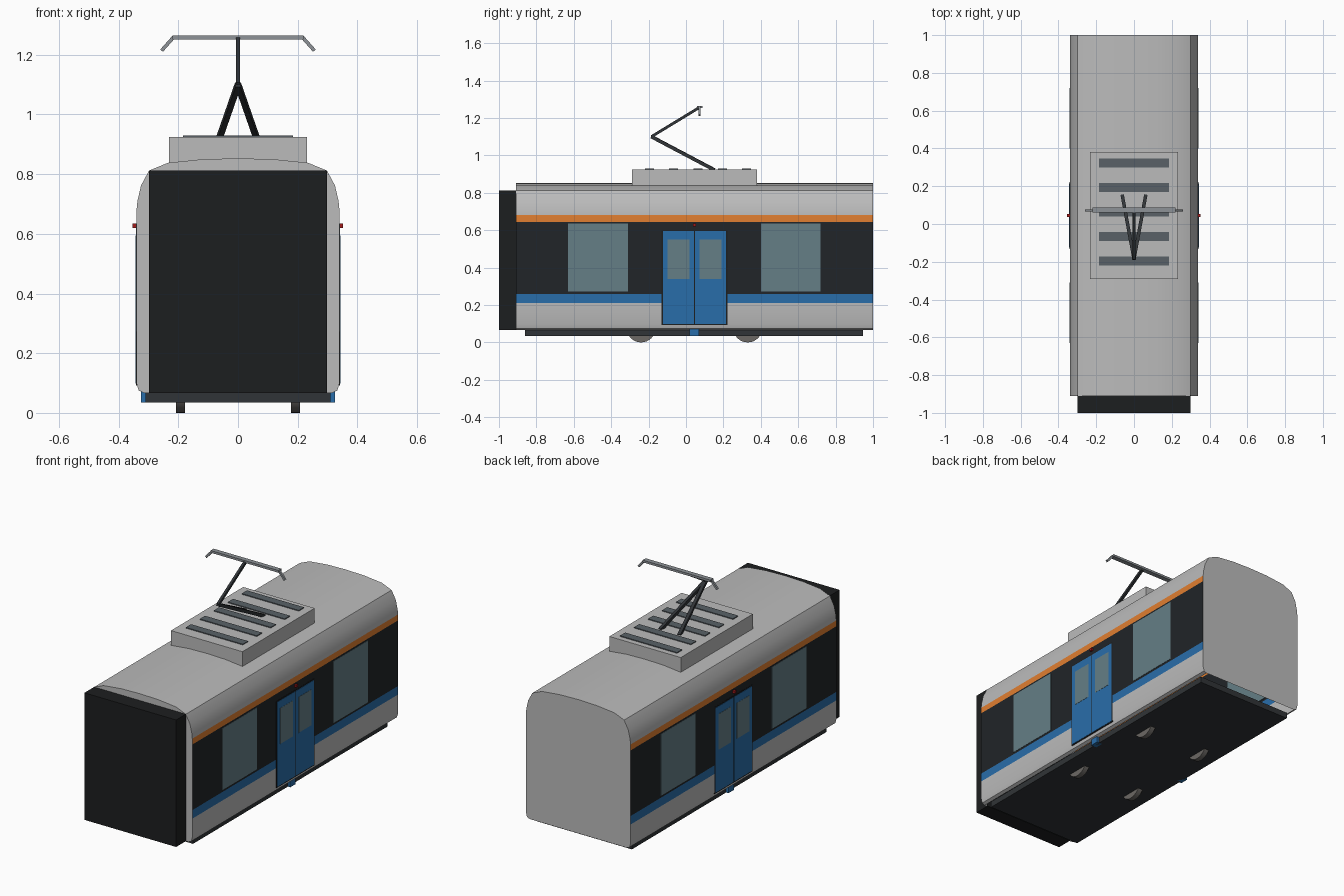
import bpy, bmesh
from mathutils import Vector, Matrix

if "Cube" in bpy.data.objects:
    bpy.data.objects.remove(bpy.data.objects["Cube"])


def mat(name, r, g, b):
    m = bpy.data.materials.new(name)
    m.diffuse_color = (r, g, b, 1)
    m.use_nodes = True
    m.node_tree.nodes["Principled BSDF"].inputs["Base Color"].default_value = m.diffuse_color
    return m


GREY = mat("body_grey", 0.5, 0.5, 0.5)
BLUE = mat("blue", 0.022, 0.155, 0.40)
DARK = mat("dark_band", 0.015, 0.018, 0.021)
ORANGE = mat("orange", 0.75, 0.21, 0.03)
GLASS = mat("glass", 0.13, 0.21, 0.24)
BLACK = mat("black", 0.012, 0.013, 0.014)
FRAME = mat("underframe_grey", 0.03, 0.034, 0.038)
VENT = mat("vent_grey", 0.10, 0.12, 0.135)
STEEL = mat("steel", 0.27, 0.29, 0.31)
WHEEL = mat("wheel_grey", 0.15, 0.14, 0.13)
RED = mat("red", 0.35, 0.01, 0.01)


def finish(name, bm, mats):
    me = bpy.data.meshes.new(name)
    bm.to_mesh(me)
    bm.free()
    for m in mats:
        me.materials.append(m)
    ob = bpy.data.objects.new(name, me)
    bpy.context.collection.objects.link(ob)
    return ob


def box(name, x, y, z, m):
    """Box from (min, max) pairs on each axis."""
    bm = bmesh.new()
    size = [abs(r[1] - r[0]) for r in (x, y, z)]
    mid = [(r[0] + r[1]) / 2 for r in (x, y, z)]
    bmesh.ops.create_cube(bm, size=1, matrix=Matrix.Translation(mid) @ Matrix.Diagonal((*size, 1)))
    return finish(name, bm, [m])


def bar(name, a, b, w, h, m):
    """Square bar between two points."""
    a, b = Vector(a), Vector(b)
    d = b - a
    bm = bmesh.new()
    rot = d.to_track_quat('Z', 'Y').to_matrix().to_4x4()
    bmesh.ops.create_cube(bm, size=1, matrix=Matrix.Translation((a + b) / 2) @ rot
                          @ Matrix.Diagonal((w, h, d.length, 1)))
    return finish(name, bm, [m])


def smooth(ob, angle):
    bpy.ops.object.select_all(action='DESELECT')
    ob.select_set(True)
    bpy.context.view_layer.objects.active = ob
    bpy.ops.object.shade_smooth_by_angle(angle=angle)


# Body shell: half profile mirrored, run along y, open underneath
half = [(0.315, 0.067), (0.333, 0.075), (0.34, 0.10), (0.34, 0.21), (0.34, 0.26),
        (0.34, 0.645), (0.34, 0.68), (0.337, 0.71), (0.325, 0.762), (0.298, 0.812),
        (0.235, 0.838), (0.12, 0.85), (0, 0.853)]
profile = half + [(-x, z) for x, z in reversed(half[:-1])]
bm = bmesh.new()
front = [bm.verts.new((x, -0.91, z)) for x, z in profile]
back = [bm.verts.new((x, 1.0, z)) for x, z in profile]
for i in range(len(profile) - 1):
    f = bm.faces.new((front[i], back[i], back[i + 1], front[i + 1]))
    z = (profile[i][1] + profile[i + 1][1]) / 2
    f.material_index = 1 if 0.21 < z < 0.26 else 2 if 0.26 < z < 0.645 else 3 if 0.645 < z < 0.68 else 0
bm.faces.new(front)
bm.faces.new(back[::-1])
bmesh.ops.recalc_face_normals(bm, faces=bm.faces)
smooth(finish("body_shell", bm, [GREY, BLUE, DARK, ORANGE]), 0.6)

# Gangway and underframe
box("gangway", (-0.298, 0.298), (-1.0, -0.905), (0.067, 0.813), BLACK)
box("underframe", (-0.31, 0.31), (-0.86, 0.945), (0.035, 0.07), FRAME)

# Wheels
for y in (-0.24, 0.33):
    for s in (-1, 1):
        bm = bmesh.new()
        bmesh.ops.create_cone(bm, cap_ends=True, segments=32, radius1=0.078, radius2=0.078, depth=0.03,
                              matrix=Matrix.Translation((s * 0.193, y, 0.078)) @ Matrix.Rotation(1.5707963, 4, 'Y'))
        smooth(finish("wheel", bm, [WHEEL]), 0.6)

# Windows, doors, step on both sides
for s in (-1, 1):
    def panel(name, out, y, z, m):
        box(name, (s * 0.334, s * out), y, z, m)

    for y0 in (-0.63, 0.40):
        panel("window", 0.3415, (y0, y0 + 0.32), (0.272, 0.635), GLASS)
    panel("door_frame", 0.3412, (-0.132, 0.222), (0.092, 0.602), BLACK)
    for y0, w0 in ((-0.124, -0.098), (0.049, 0.073)):
        panel("door_leaf", 0.343, (y0, y0 + 0.166), (0.098, 0.595), BLUE)
        panel("door_window", 0.344, (w0, w0 + 0.117), (0.34, 0.55), GLASS)
    box("door_step", (s * 0.29, s * 0.325), (0.02, 0.07), (0.035, 0.072), BLUE)

# Door lamps
box("right_door_lamp", (0.338, 0.352), (0.037, 0.053), (0.62, 0.635), RED)
box("left_door_lamp", (-0.354, -0.338), (0.037, 0.053), (0.62, 0.635), RED)

# Roof unit with vents
box("roof_unit", (-0.232, 0.232), (-0.29, 0.38), (0.836, 0.925), GREY)
for i in range(5):
    y = -0.196 + 0.13 * i
    box("roof_vent", (-0.185, 0.185), (y - 0.024, y + 0.024), (0.92, 0.93), VENT)

# Pantograph
knee, head = (0, -0.185, 1.10), (0, 0.07, 1.255)
for s in (-1, 1):
    bar("pantograph_lower_arm", (s * 0.062, 0.152, 0.922), knee, 0.018, 0.018, FRAME)
    bar("pantograph_horn", (s * 0.216, 0.072, 1.259), (s * 0.256, 0.072, 1.214), 0.012, 0.012, STEEL)
bar("pantograph_upper_arm", knee, head, 0.015, 0.015, FRAME)
box("pantograph_head", (-0.22, 0.22), (0.06, 0.088), (1.252, 1.265), STEEL)
